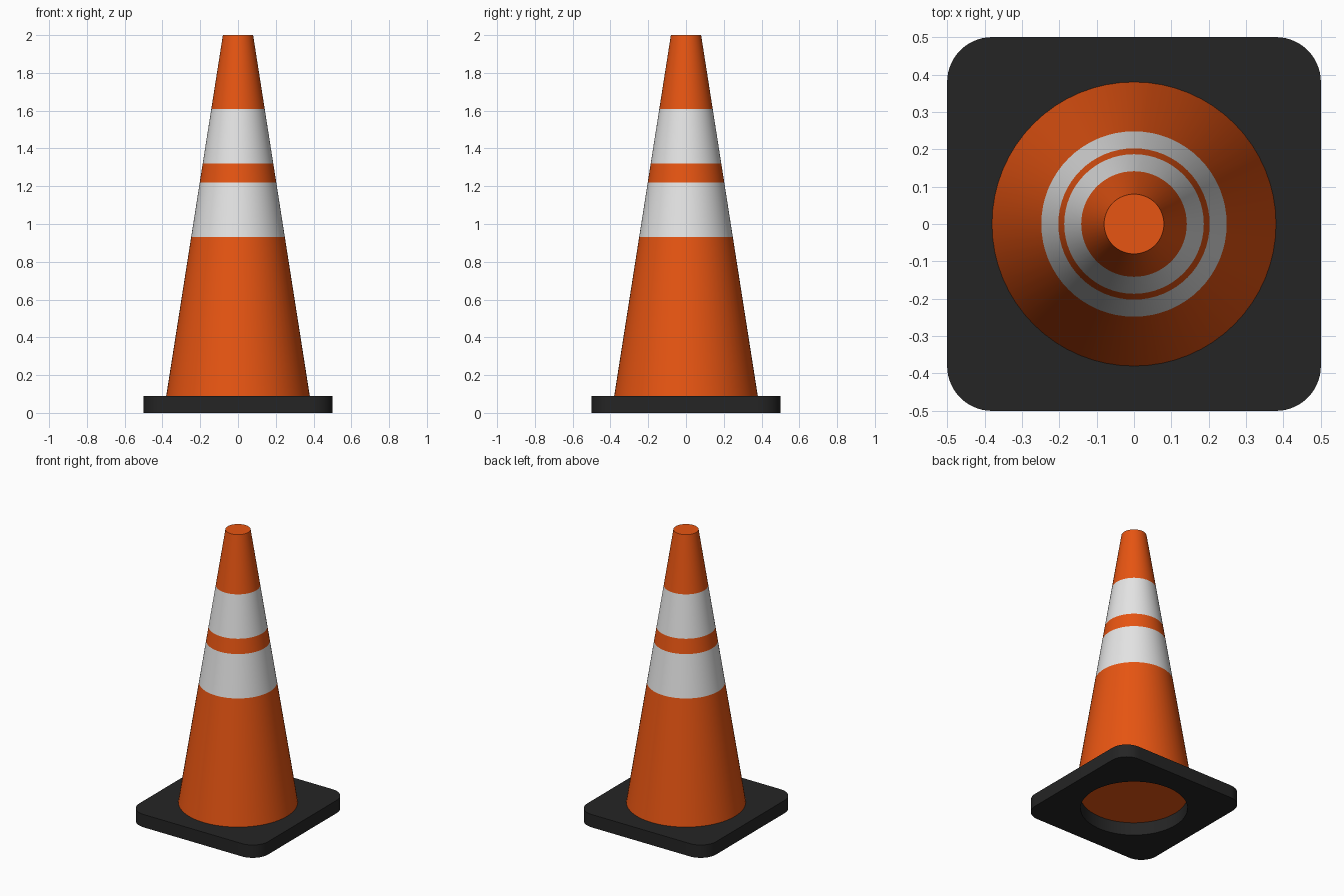
import bpy, bmesh
from math import cos, sin, pi, radians

if "Cube" in bpy.data.objects:
    bpy.data.objects.remove(bpy.data.objects["Cube"])


def material(name, rgb):
    m = bpy.data.materials.new(name)
    m.diffuse_color = (*rgb, 1)
    m.use_nodes = True
    m.node_tree.nodes["Principled BSDF"].inputs["Base Color"].default_value = m.diffuse_color
    return m


orange = material("orange plastic", (0.80, 0.09, 0.006))
white = material("reflective white", (0.78, 0.78, 0.78))
black = material("black rubber", (0.018, 0.018, 0.018))


def finish(bm, name, mats):
    bmesh.ops.recalc_face_normals(bm, faces=bm.faces)
    me = bpy.data.meshes.new(name)
    bm.to_mesh(me)
    bm.free()
    ob = bpy.data.objects.new(name, me)
    bpy.context.collection.objects.link(ob)
    for m in mats:
        me.materials.append(m)
    bpy.ops.object.select_all(action='DESELECT')
    ob.select_set(True)
    bpy.context.view_layer.objects.active = ob
    bpy.ops.object.shade_smooth_by_angle(angle=radians(30))
    return ob


def bridge(bm, a, b, mat=0):
    n = len(a)
    for i in range(n):
        j = (i + 1) % n
        bm.faces.new((a[i], a[j], b[j], b[i])).material_index = mat


# Rubber base: rounded square plate with a round hole
T, HALF, R, HOLE, N = 0.09, 0.5, 0.12, 0.34, 16
outer, inner = [], []
for k in range(4):
    mid = pi / 4 + k * pi / 2
    cx = (HALF - R) * 2 ** 0.5 * cos(mid)
    cy = (HALF - R) * 2 ** 0.5 * sin(mid)
    for j in range(N):
        a = k * pi / 2 + j / (N - 1) * pi / 2
        outer.append((cx + R * cos(a), cy + R * sin(a)))
        h = mid + (j - (N - 1) / 2) * pi / 2 / N
        inner.append((HOLE * cos(h), HOLE * sin(h)))
bm = bmesh.new()
loops = [[bm.verts.new((x, y, z)) for x, y in pts]
         for pts, z in ((outer, 0), (outer, T), (inner, T), (inner, 0))]
for i in range(4):
    bridge(bm, loops[i], loops[(i + 1) % 4])
finish(bm, "base_plate", [black])

# Cone body: capped, with two white bands split off by height
SEG, R0, R1, TOP = 64, 0.38, 0.08, 2.0
heights = [T, 0.93, 1.22, 1.32, 1.61, TOP]
bm = bmesh.new()
rings = []
for z in heights:
    r = R0 + (R1 - R0) * (z - T) / (TOP - T)
    rings.append([bm.verts.new((r * cos(2 * pi * i / SEG), r * sin(2 * pi * i / SEG), z))
                  for i in range(SEG)])
for i in range(len(rings) - 1):
    bridge(bm, rings[i], rings[i + 1], i % 2)
bm.faces.new(rings[0])
bm.faces.new(rings[-1])
finish(bm, "cone_body", [orange, white])
